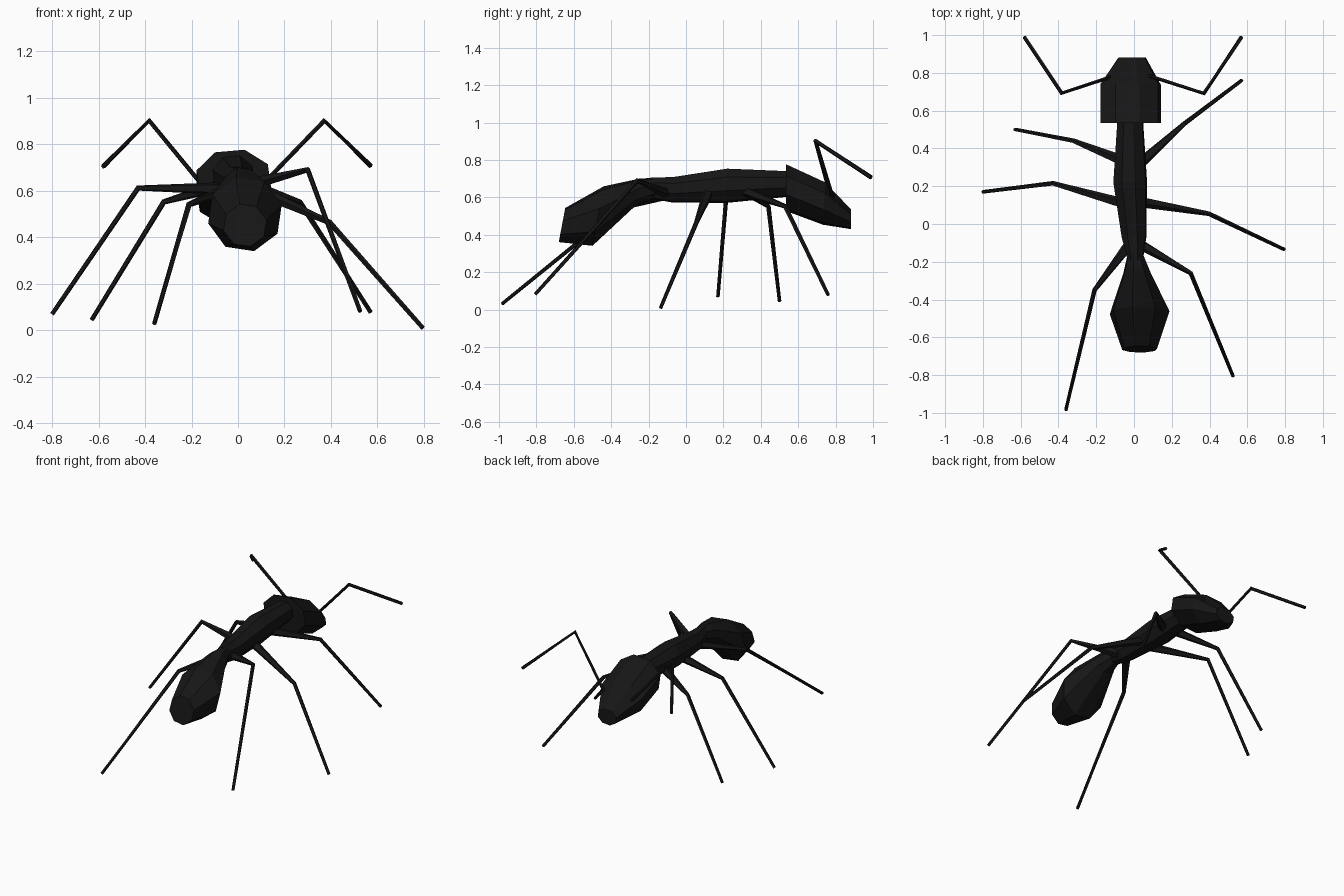
import bpy, bmesh, math
from mathutils import Vector

if "Cube" in bpy.data.objects:
    bpy.data.objects.remove(bpy.data.objects["Cube"])

black = bpy.data.materials.new("black_shell")
black.diffuse_color = (0.008, 0.008, 0.008, 1)
black.use_nodes = True
black.node_tree.nodes["Principled BSDF"].inputs["Base Color"].default_value = black.diffuse_color


def loft(name, rings):
    """Skin a list of equal-sized point rings and cap both ends."""
    bm = bmesh.new()
    vs = [[bm.verts.new(p) for p in ring] for ring in rings]
    n = len(vs[0])
    for a, b in zip(vs, vs[1:]):
        for i in range(n):
            j = (i + 1) % n
            bm.faces.new((a[i], a[j], b[j], b[i]))
    bm.faces.new(vs[0])
    bm.faces.new(vs[-1])
    bmesh.ops.recalc_face_normals(bm, faces=bm.faces)
    mesh = bpy.data.meshes.new(name)
    bm.to_mesh(mesh)
    bm.free()
    mesh.materials.append(black)
    obj = bpy.data.objects.new(name, mesh)
    bpy.context.collection.objects.link(obj)
    return obj


def body_part(name, sections, phase):
    """Eight-sided part; section = x, y, z, half width, half height, lean."""
    rings = []
    for x, y, z, rx, rz, lean in sections:
        ring = []
        for i in range(8):
            a = math.radians(phase + 45 * i)
            h = rz * math.sin(a)
            ring.append((x + rx * math.cos(a), y + lean * h, z + h))
        rings.append(ring)
    return loft(name, rings)


def limb(name, points, radii, sides=5):
    """Tapered tube along a bent path."""
    pts = [Vector(p) for p in points]
    rings = []
    for i, (p, r) in enumerate(zip(pts, radii)):
        d = Vector()
        if i > 0:
            d += (p - pts[i - 1]).normalized()
        if i < len(pts) - 1:
            d += (pts[i + 1] - p).normalized()
        d.normalize()
        u = d.cross(Vector((0, 1, 0.3))).normalized()
        v = d.cross(u)
        rings.append([p + r * (math.cos(t) * u + math.sin(t) * v)
                      for t in (math.tau * k / sides for k in range(sides))])
    return loft(name, rings)


# Body, from tail to head
body_part("abdomen", [
    (0.03, -0.663, 0.452, 0.095, 0.094, 0.19),
    (0.03, -0.470, 0.500, 0.163, 0.164, 0.19),
    (0.015, -0.255, 0.630, 0.073, 0.073, 0.15),
    (0.007, -0.160, 0.650, 0.042, 0.056, 0.0)], 14)
body_part("thorax", [
    (0.007, -0.190, 0.650, 0.042, 0.058, 0.0),
    (0.000, -0.070, 0.640, 0.068, 0.071, 0.0),
    (-0.020, 0.220, 0.662, 0.093, 0.095, 0.0),
    (-0.020, 0.560, 0.672, 0.070, 0.070, 0.0)], 29)
body_part("head", [
    (-0.018, 0.535, 0.652, 0.167, 0.130, 0.0),
    (-0.018, 0.738, 0.567, 0.167, 0.118, 0.05),
    (-0.010, 0.882, 0.483, 0.075, 0.055, 0.0)], 29)

# Legs: hip, knee, foot
legs = {
    "left_front_leg": ((-0.05, 0.33, 0.63), (-0.32, 0.44, 0.552), (-0.63, 0.50, 0.045)),
    "left_middle_leg": ((-0.03, 0.10, 0.61), (-0.43, 0.215, 0.612), (-0.80, 0.17, 0.070)),
    "left_hind_leg": ((-0.01, -0.09, 0.62), (-0.21, -0.35, 0.542), (-0.36, -0.985, 0.030)),
    "right_front_leg": ((0.03, 0.32, 0.63), (0.265, 0.53, 0.552), (0.57, 0.76, 0.078)),
    "right_middle_leg": ((0.02, 0.12, 0.63), (0.395, 0.055, 0.463), (0.795, -0.135, 0.010)),
    "right_hind_leg": ((0.02, -0.10, 0.62), (0.30, -0.26, 0.69), (0.525, -0.805, 0.082)),
}
for name, path in legs.items():
    limb(name, path, (0.030, 0.013, 0.010))

# Antennae: base, elbow, tip
antennae = {
    "left_antenna": ((-0.10, 0.785, 0.56), (-0.383, 0.692, 0.902), (-0.58, 0.99, 0.705)),
    "right_antenna": ((0.08, 0.785, 0.60), (0.37, 0.692, 0.902), (0.57, 0.99, 0.708)),
}
for name, path in antennae.items():
    limb(name, path, (0.010, 0.012, 0.011))
